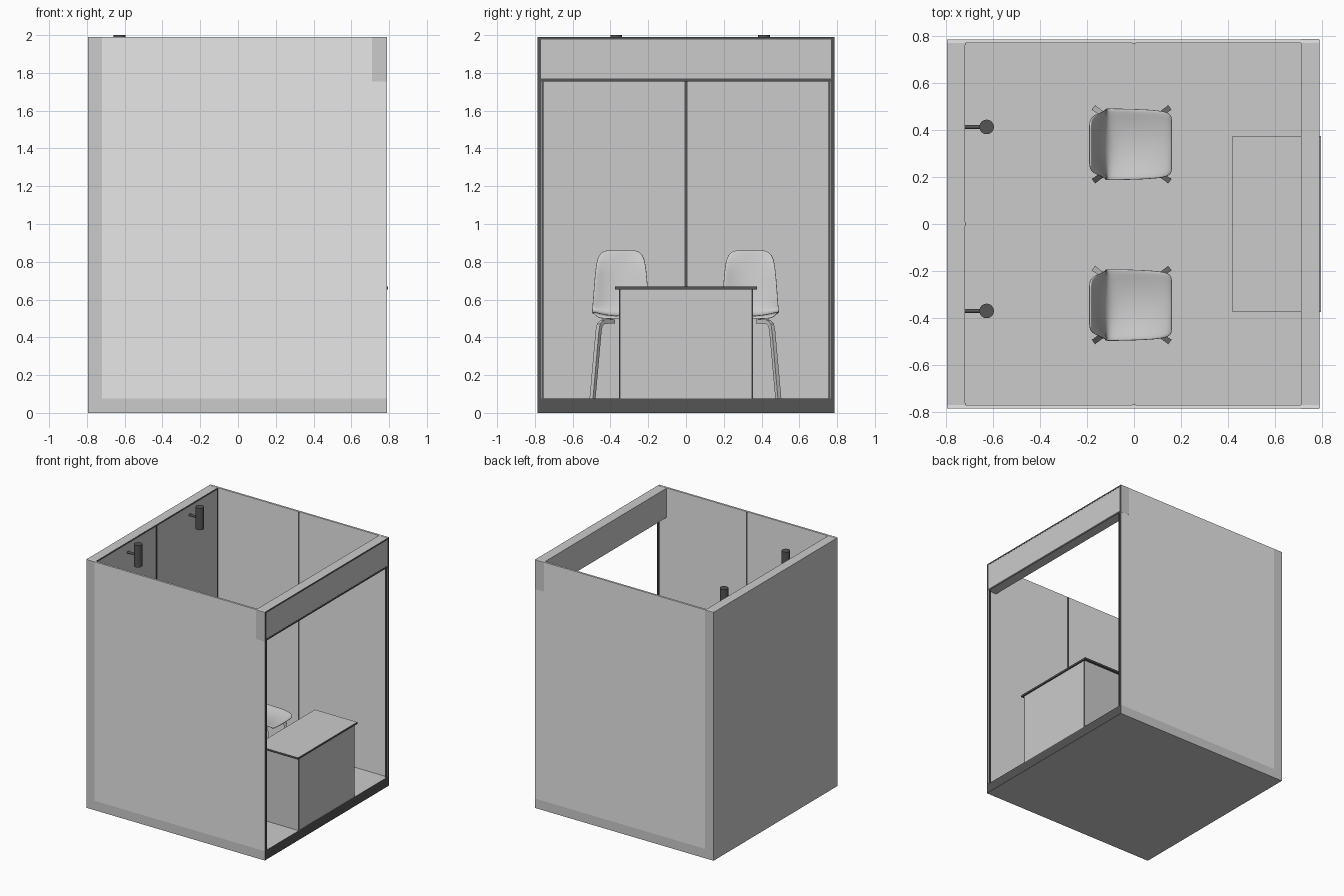
import bpy, bmesh
from math import pi
from mathutils import Vector

cube = bpy.data.objects.get("Cube")
if cube:
    bpy.data.objects.remove(cube, do_unlink=True)


def material(name, value):
    m = bpy.data.materials.new(name)
    m.use_nodes = True
    colour = (value, value, value, 1)
    m.diffuse_color = colour
    m.node_tree.nodes["Principled BSDF"].inputs["Base Color"].default_value = colour
    return m


LIGHT = material("light_grey", 0.8)
GREY = material("mid_grey", 0.6)
DARK = material("dark_grey", 0.09)


def finish(name, bm, mats):
    mesh = bpy.data.meshes.new(name)
    bm.to_mesh(mesh)
    bm.free()
    for m in mats:
        mesh.materials.append(m)
    ob = bpy.data.objects.new(name, mesh)
    bpy.context.collection.objects.link(ob)
    return ob


def box(name, x, y, z, mat, accent=None, accent_dirs=()):
    """Box from three ranges; faces pointing along accent_dirs get the accent colour."""
    bm = bmesh.new()
    bmesh.ops.create_cube(bm, size=1)
    for v in bm.verts:
        v.co = [r[0] if c < 0 else r[1] for c, r in zip(v.co, (x, y, z))]
    bm.normal_update()
    for f in bm.faces:
        if any(f.normal.dot(Vector(d)) > 0.9 for d in accent_dirs):
            f.material_index = 1
    return finish(name, bm, [mat, accent] if accent else [mat])


def cylinder(name, a, b, radius, mat, sides=24):
    a, b = Vector(a), Vector(b)
    bm = bmesh.new()
    bmesh.ops.create_cone(bm, cap_ends=True, segments=sides, radius1=radius,
                          radius2=radius, depth=(b - a).length)
    turn = (b - a).to_track_quat("Z", "Y")
    for v in bm.verts:
        v.co = turn @ v.co + (a + b) / 2
    ob = finish(name, bm, [mat])
    bpy.ops.object.select_all(action="DESELECT")
    ob.select_set(True)
    bpy.context.view_layer.objects.active = ob
    bpy.ops.object.shade_smooth_by_angle(angle=0.7)


RIGHT, LEFT, UP = (1, 0, 0), (-1, 0, 0), (0, 0, 1)
BACK, INNER, FRONT, TOP = -0.795, -0.72, 0.788, 1.99
HALF, WALL = 0.786, 0.77
FLOOR, LINTEL = 0.075, 1.755
EDGE = FRONT + 0.001

# Floor, rear wall and header over the open side
box("floor", (BACK, FRONT), (-HALF, HALF), (0, FLOOR), GREY, DARK, [RIGHT])
box("rear_wall", (BACK, INNER), (-HALF, HALF), (FLOOR, TOP), GREY)
box("header", (0.71, FRONT), (-HALF - 0.0005, HALF + 0.0005), (LINTEL, TOP), GREY)
box("header_top_trim", (FRONT, EDGE), (-WALL, WALL), (1.977, TOP), DARK)
box("header_bottom_trim", (FRONT, EDGE), (-WALL, WALL), (LINTEL, 1.77), DARK)
box("rear_top_trim", (INNER, INNER + 0.001), (-WALL, WALL), (1.977, TOP - 0.001), DARK)
box("rear_seam", (INNER, INNER + 0.002), (-0.008, 0.008), (FLOOR, TOP - 0.001), DARK)

# Side walls with their dark end edges, seams and corner gaps
for side, s in (("left", 1), ("right", -1)):
    def span(a, b):
        return tuple(sorted((a * s, b * s)))
    box(side + "_wall", (INNER, FRONT), span(WALL, HALF), (FLOOR, TOP), LIGHT)
    box(side + "_wall_cap", (BACK, FRONT), span(WALL, HALF), (TOP, TOP + 0.001), LIGHT)
    box(side + "_wall_edge", (FRONT, EDGE), span(WALL - 0.002, HALF), (FLOOR, TOP), DARK)
    box(side + "_jamb_trim", (0.775, FRONT), span(0.755, 0.764), (FLOOR, LINTEL), DARK)
    box(side + "_jamb", (0.775, FRONT - 0.002), span(0.764, WALL), (FLOOR, LINTEL), GREY)
    box(side + "_seam", (-0.007, 0.007), span(WALL - 0.002, WALL), (FLOOR, TOP - 0.001), DARK)
    box(side + "_corner_gap", (INNER, INNER + 0.002), span(0.762, WALL), (FLOOR, TOP - 0.001), DARK)
    # Desk side panel
    box(side + "_desk_panel", (0.45, 0.786), span(0.346, 0.356), (FLOOR, 0.655),
        GREY, DARK, [RIGHT, LEFT])

# Desk
box("desk_front_panel", (0.77, 0.785), (-0.346, 0.346), (FLOOR, 0.655), GREY)
box("desk_top", (0.42, 0.795), (-0.375, 0.375), (0.653, 0.668), DARK, GREY, [UP])

# Wall lamps
for i, y in enumerate((-0.37, 0.413)):
    cylinder(f"lamp_{i}", (-0.627, y, 1.825), (-0.627, y, 2), 0.031, DARK)
    cylinder(f"lamp_arm_{i}", (INNER, y, 1.91), (-0.627, y, 1.91), 0.009, DARK, 12)

# Chair shell sections, front to back: x, z, half width, edge lift
SHELL = [(0.16, 0.497, 0.118, 0.005), (0.15, 0.507, 0.138, 0.012),
         (0.09, 0.51, 0.148, 0.022), (0, 0.505, 0.152, 0.027),
         (-0.08, 0.505, 0.154, 0.027), (-0.125, 0.525, 0.154, 0.015),
         (-0.145, 0.58, 0.15, 0), (-0.16, 0.68, 0.143, 0),
         (-0.174, 0.78, 0.134, 0), (-0.183, 0.838, 0.12, 0), (-0.187, 0.86, 0.085, 0)]
COLUMNS = 8


def chair(tag, cy):
    bm = bmesh.new()
    rows = []
    for x, z, half, lift in SHELL:
        row = []
        for j in range(COLUMNS + 1):
            t = 2 * j / COLUMNS - 1
            wrap = 0.03 * t * t if 0.56 < z < 0.8 else 0
            row.append(bm.verts.new((x + wrap, cy + t * half, z + lift * t * t)))
        rows.append(row)
    for a, b in zip(rows, rows[1:]):
        for j in range(COLUMNS):
            bm.faces.new((a[j], b[j], b[j + 1], a[j + 1]))
    bmesh.ops.recalc_face_normals(bm, faces=bm.faces)
    ob = finish(tag + "_chair_shell", bm, [GREY])
    solid = ob.modifiers.new("thickness", "SOLIDIFY")
    solid.thickness, solid.offset = 0.012, 0
    rounding = ob.modifiers.new("rounding", "SUBSURF")
    rounding.levels = rounding.render_levels = 2
    for p in ob.data.polygons:
        p.use_smooth = True

    # Four splayed square legs that bend inward under the seat
    path = [(0.03, 0.04, 0.485), (0.085, 0.095, 0.482), (0.103, 0.112, 0.465),
            (0.11, 0.118, 0.43), (0.153, 0.15, FLOOR)]
    for sx in (-1, 1):
        for sy in (-1, 1):
            curve = bpy.data.curves.new(tag + "_chair_leg", "CURVE")
            curve.dimensions = "3D"
            curve.twist_mode = "Z_UP"
            curve.bevel_depth, curve.bevel_resolution = 0.016, 0
            curve.use_fill_caps = True
            spline = curve.splines.new("POLY")
            spline.use_smooth = False
            spline.points.add(len(path) - 1)
            for p, (x, y, z) in zip(spline.points, path):
                p.co = (sx * x - 0.01, cy + sy * y, z, 1)
                p.tilt = pi / 4
            curve.materials.append(GREY)
            leg = bpy.data.objects.new(tag + "_chair_leg", curve)
            bpy.context.collection.objects.link(leg)


chair("left", 0.339)
chair("right", -0.345)
